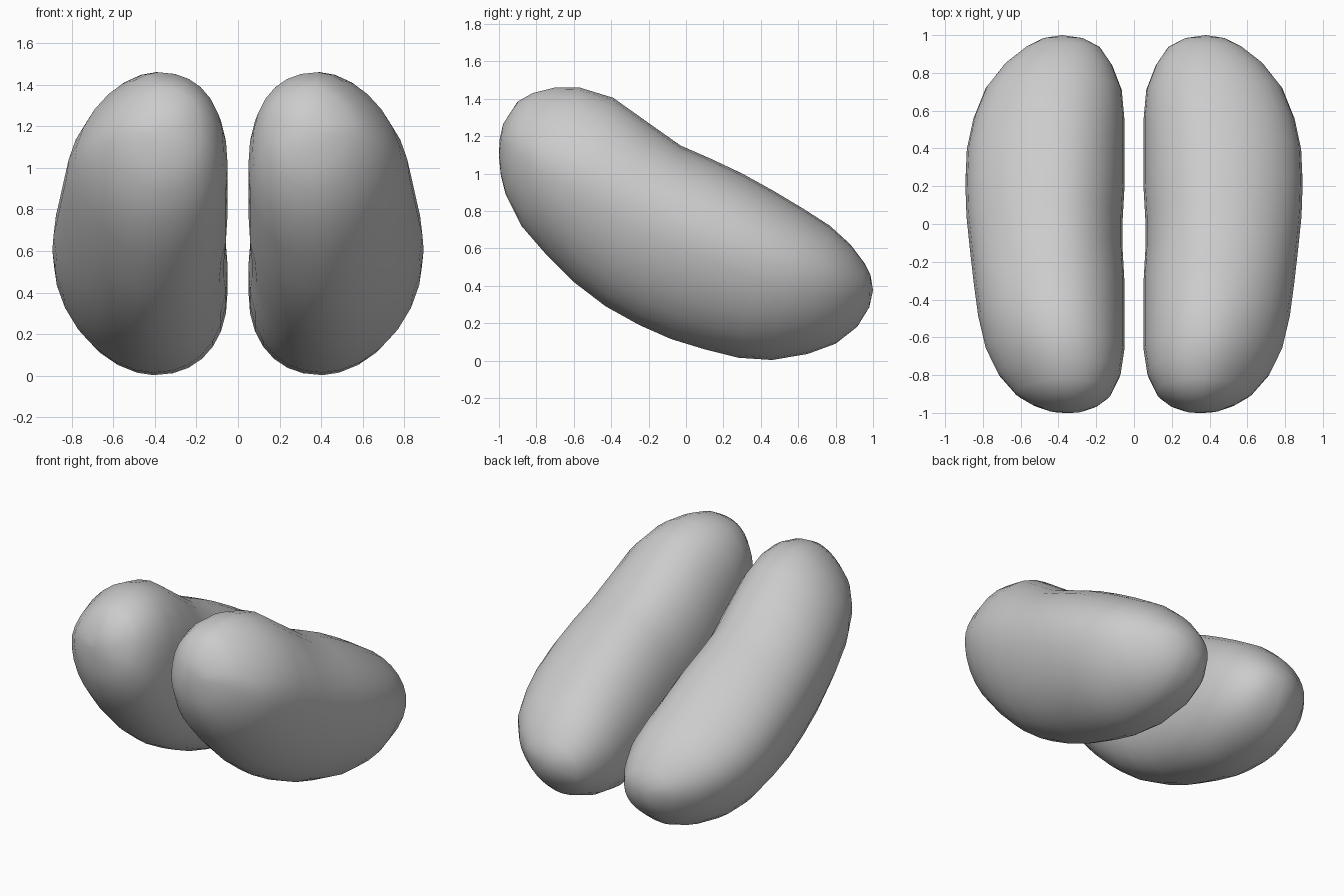
import bpy, bmesh, math

if "Cube" in bpy.data.objects:
    bpy.data.objects.remove(bpy.data.objects["Cube"])

grey = bpy.data.materials.new("light grey")
grey.diffuse_color = (0.6, 0.6, 0.6, 1)
grey.use_nodes = True
grey.node_tree.nodes["Principled BSDF"].inputs["Base Color"].default_value = grey.diffuse_color

# Rings along the lobe: top y, top z, bottom y, bottom z, inner x, outer x
RINGS = [
    (-.978, 1.265, -1.0, 1.09, .27, .45),
    (-.90, 1.385, -.99, .99, .18, .55),
    (-.82, 1.43, -.965, .89, .12, .63),
    (-.70, 1.46, -.88, .72, .07, .72),
    (-.57, 1.46, -.75, .57, .05, .785),
    (-.39, 1.405, -.60, .42, .05, .825),
    (-.20, 1.27, -.43, .29, .05, .85),
    (-.03, 1.15, -.25, .19, .06, .87),
    (.13, 1.08, -.08, .115, .06, .887),
    (.30, 1.0, .10, .06, .05, .893),
    (.48, .90, .28, .015, .05, .885),
    (.63, .81, .46, .003, .05, .85),
    (.77, .72, .65, .035, .065, .785),
    (.88, .62, .80, .09, .115, .685),
    (.955, .52, .915, .18, .18, .57),
    (.987, .455, .98, .285, .27, .48),
]
FRONT, BACK = (.36, -.997, 1.18), (.38, 1.0, .375)
N = 28


def power(v, p):
    return math.copysign(abs(v) ** (2 / p), v)


def lobe(name, side):
    bm = bmesh.new()
    loops = []
    for i, (ty, tz, by, bz, xi, xo) in enumerate(RINGS):
        u = i / (len(RINGS) - 1)
        xc = .355 + .025 * u + .045 * math.sin(math.pi * u)
        # the section changes gradually from the round front to the egg-shaped middle
        g = min(max((i - 3) / 4, 0), 1)
        loop = []
        for k in range(N):
            a = 2 * math.pi * k / N
            c, s = math.cos(a), math.sin(a)
            if c < 0:
                p = 2.25 if s < 0 else 2.25 - .2 * g
            else:
                p = 1.75 if s < 0 else 1.65 + .45 * g
            mid = .5 + (.08 * g * c if c > 0 else 0)
            x = xc + power(c, p) * ((xo - xc) if c > 0 else (xc - xi))
            w = power(s, p)
            t = mid + w * ((1 - mid) if s > 0 else mid)
            loop.append(bm.verts.new((side * x, by + (ty - by) * t, bz + (tz - bz) * t)))
        loops.append(loop)
    for a, b in zip(loops, loops[1:]):
        for k in range(N):
            j = (k + 1) % N
            bm.faces.new((a[k], a[j], b[j], b[k]))
    # rounded ends
    for pole, loop in ((FRONT, loops[0]), (BACK, loops[-1])):
        v = bm.verts.new((side * pole[0], pole[1], pole[2]))
        for k in range(N):
            bm.faces.new((v, loop[k], loop[(k + 1) % N]))
    bmesh.ops.recalc_face_normals(bm, faces=bm.faces)
    for f in bm.faces:
        f.smooth = True
    me = bpy.data.meshes.new(name)
    bm.to_mesh(me)
    bm.free()
    me.materials.append(grey)
    ob = bpy.data.objects.new(name, me)
    bpy.context.collection.objects.link(ob)


lobe("right_lobe", 1)
lobe("left_lobe", -1)
